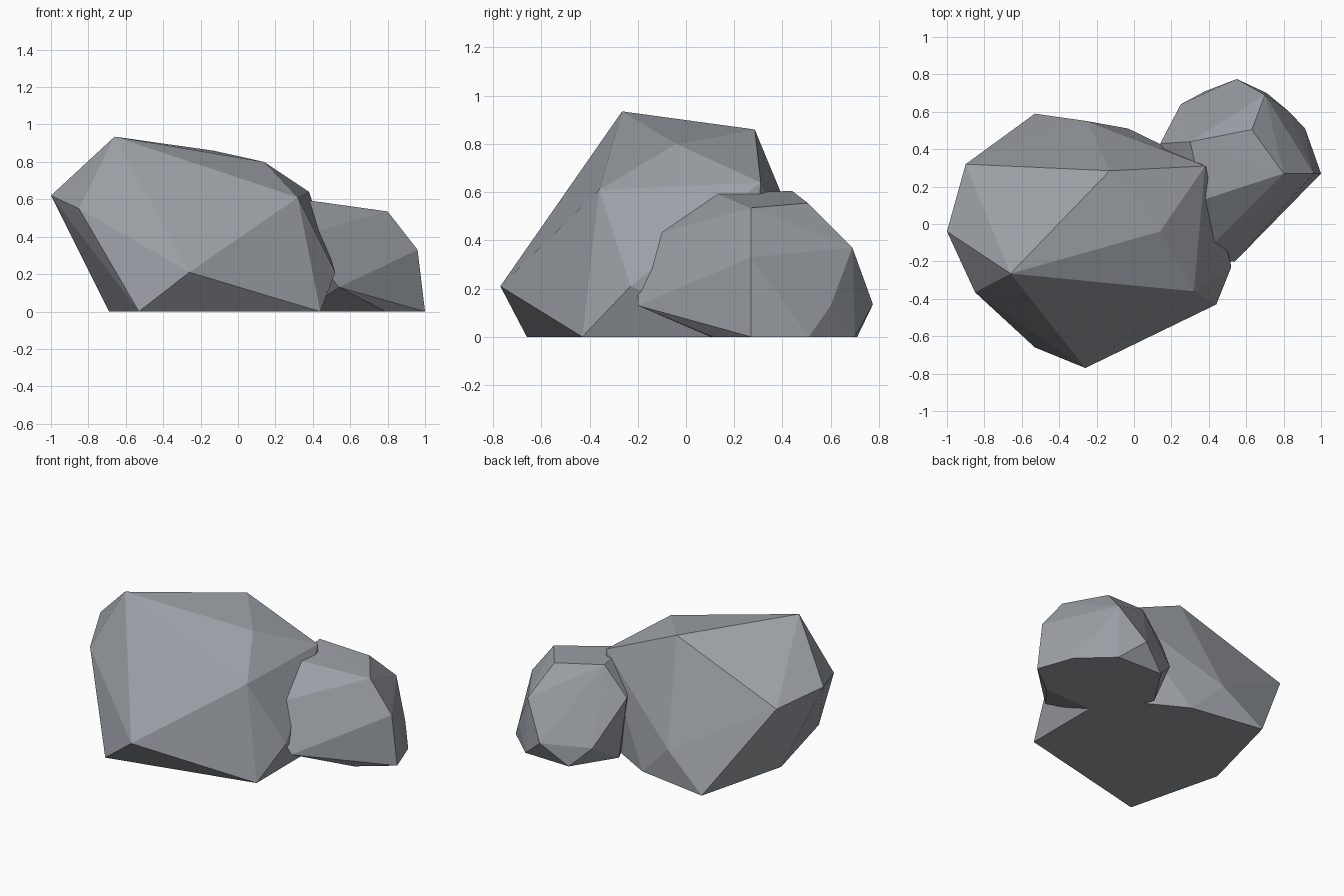
import bpy, bmesh

if "Cube" in bpy.data.objects:
    bpy.data.objects.remove(bpy.data.objects["Cube"])

# One flat stone colour
stone = bpy.data.materials.new("grey stone")
stone.diffuse_color = (0.33, 0.35, 0.38, 1)
stone.use_nodes = True
stone.node_tree.nodes["Principled BSDF"].inputs["Base Color"].default_value = stone.diffuse_color


def rock(name, corners):
    """Faceted boulder: the convex hull of a few corner points."""
    bm = bmesh.new()
    for p in corners:
        bm.verts.new(p)
    bmesh.ops.convex_hull(bm, input=bm.verts[:])
    loose = [v for v in bm.verts if not v.link_faces]
    bmesh.ops.delete(bm, geom=loose, context='VERTS')
    bmesh.ops.recalc_face_normals(bm, faces=bm.faces[:])
    mesh = bpy.data.meshes.new(name)
    bm.to_mesh(mesh)
    bm.free()
    mesh.materials.append(stone)
    obj = bpy.data.objects.new(name, mesh)
    bpy.context.collection.objects.link(obj)
    return obj


# Large boulder: crown, shoulders, then ground ring
rock("large_boulder", [
    (-.66, -.265, .935), (-.13, .285, .86), (.14, -.04, .80),
    (.38, .31, .64), (-1, -.04, .62), (.32, -.36, .61),
    (-.90, .32, .58), (-.85, -.365, .55),
    (-.26, -.77, .21), (.52, -.23, .21), (-.25, .55, .22),
    (.44, -.43, 0), (-.53, -.66, 0), (-.69, -.03, 0),
    (-.53, .59, 0), (-.03, .51, 0), (.44, .25, 0),
])

# Small boulder leaning into the large one
rock("small_boulder", [
    (.30, .44, .605), (.63, .505, .555), (.80, .27, .535), (.37, .13, .595),
    (.70, .69, .37), (.96, .27, .33), (.42, -.11, .43),
    (.55, .775, .135), (.83, .60, .13), (.25, .64, .13),
    (.54, -.20, .13), (.50, -.20, .18), (.14, .43, .42),
    (1, .27, 0), (.915, .51, 0), (.71, .70, 0), (.38, .71, 0),
    (.79, .11, 0), (.20, .43, 0), (.35, .10, 0),
])
